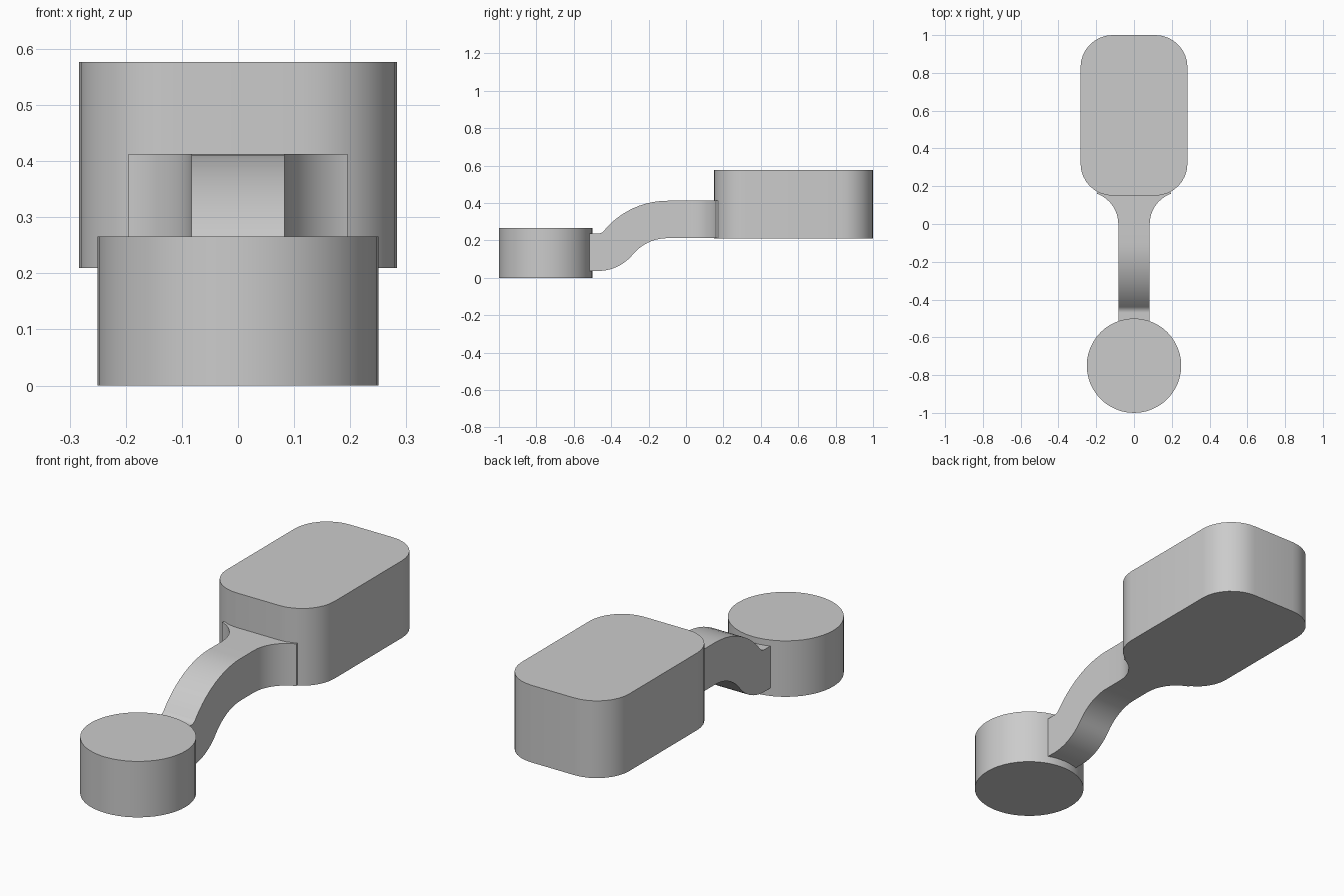
import bpy, bmesh
from math import sin, cos, pi, sqrt, radians

cube = bpy.data.objects.get("Cube")
if cube:
    bpy.data.objects.remove(cube, do_unlink=True)

grey = bpy.data.materials.new("plain grey")
grey.use_nodes = True
GREY = (0.6, 0.6, 0.6, 1)
grey.diffuse_color = GREY
grey.node_tree.nodes["Principled BSDF"].inputs["Base Color"].default_value = GREY


def finish(name, bm):
    bmesh.ops.recalc_face_normals(bm, faces=bm.faces)
    mesh = bpy.data.meshes.new(name)
    bm.to_mesh(mesh)
    bm.free()
    mesh.materials.append(grey)
    obj = bpy.data.objects.new(name, mesh)
    bpy.context.collection.objects.link(obj)
    bpy.ops.object.select_all(action="DESELECT")
    obj.select_set(True)
    bpy.context.view_layer.objects.active = obj
    bpy.ops.object.shade_smooth_by_angle(angle=radians(30))
    return obj


def prism(name, outline, z0, z1):
    bm = bmesh.new()
    face = bm.faces.new([bm.verts.new((x, y, z0)) for x, y in outline])
    top = bmesh.ops.extrude_face_region(bm, geom=[face])["geom"]
    for v in top:
        if isinstance(v, bmesh.types.BMVert):
            v.co.z = z1
    return finish(name, bm)


def rounded_rect(x, y0, y1, r, steps=8):
    centres = [(x - r, y1 - r), (r - x, y1 - r), (r - x, y0 + r), (x - r, y0 + r)]
    return [(cx + r * cos(a), cy + r * sin(a))
            for q, (cx, cy) in enumerate(centres)
            for a in [(q + i / steps) * pi / 2 for i in range(steps + 1)]]


# Round front puck
prism("round_puck", [(0.25 * cos(i * pi / 24), -0.75 + 0.25 * sin(i * pi / 24))
                     for i in range(48)], 0, 0.266)

# Rounded rear block
prism("rear_block", rounded_rect(0.283, 0.15, 1, 0.17), 0.21, 0.577)

# Arm stations: centre y, centre z, slope angle, half width
HALF_W, HALF_T, START, LEVEL = 0.083, 0.1, -0.47, 0.137
R1, R2, BEND, STEPS = 0.14, 0.34, radians(50.6), 10
stations = [(-0.56, LEVEL, 0, HALF_W)]
for i in range(STEPS + 1):
    a = BEND * i / STEPS
    stations.append((START + R1 * sin(a), LEVEL + R1 * (1 - cos(a)), a, HALF_W))
end_y = START + (R1 + R2) * sin(BEND)
end_z = LEVEL + (R1 + R2) * (1 - cos(BEND))
for i in range(STEPS - 1, -1, -1):
    a = BEND * i / STEPS
    stations.append((end_y - R2 * sin(a), end_z - R2 * (1 - cos(a)), a, HALF_W))

# Arm root flares outwards into the block
FLARE = 0.17
for i in range(11):
    y = 0.16 * sin(i / 10 * pi / 2)
    stations.append((y, end_z, 0, HALF_W + FLARE - sqrt(FLARE ** 2 - y ** 2)))
stations.append((0.25, end_z, 0, FLARE))

bm = bmesh.new()
rings = []
for y, z, a, w in stations:
    dy, dz = HALF_T * sin(a), HALF_T * cos(a)
    rings.append([bm.verts.new(p) for p in (
        (-w, y + dy, z - dz), (w, y + dy, z - dz),
        (w, y - dy, z + dz), (-w, y - dy, z + dz))])
for r, s in zip(rings, rings[1:]):
    for k in range(4):
        n = (k + 1) % 4
        bm.faces.new((r[k], r[n], s[n], s[k]))
bm.faces.new(rings[0])
bm.faces.new(rings[-1])
finish("curved_arm", bm)
